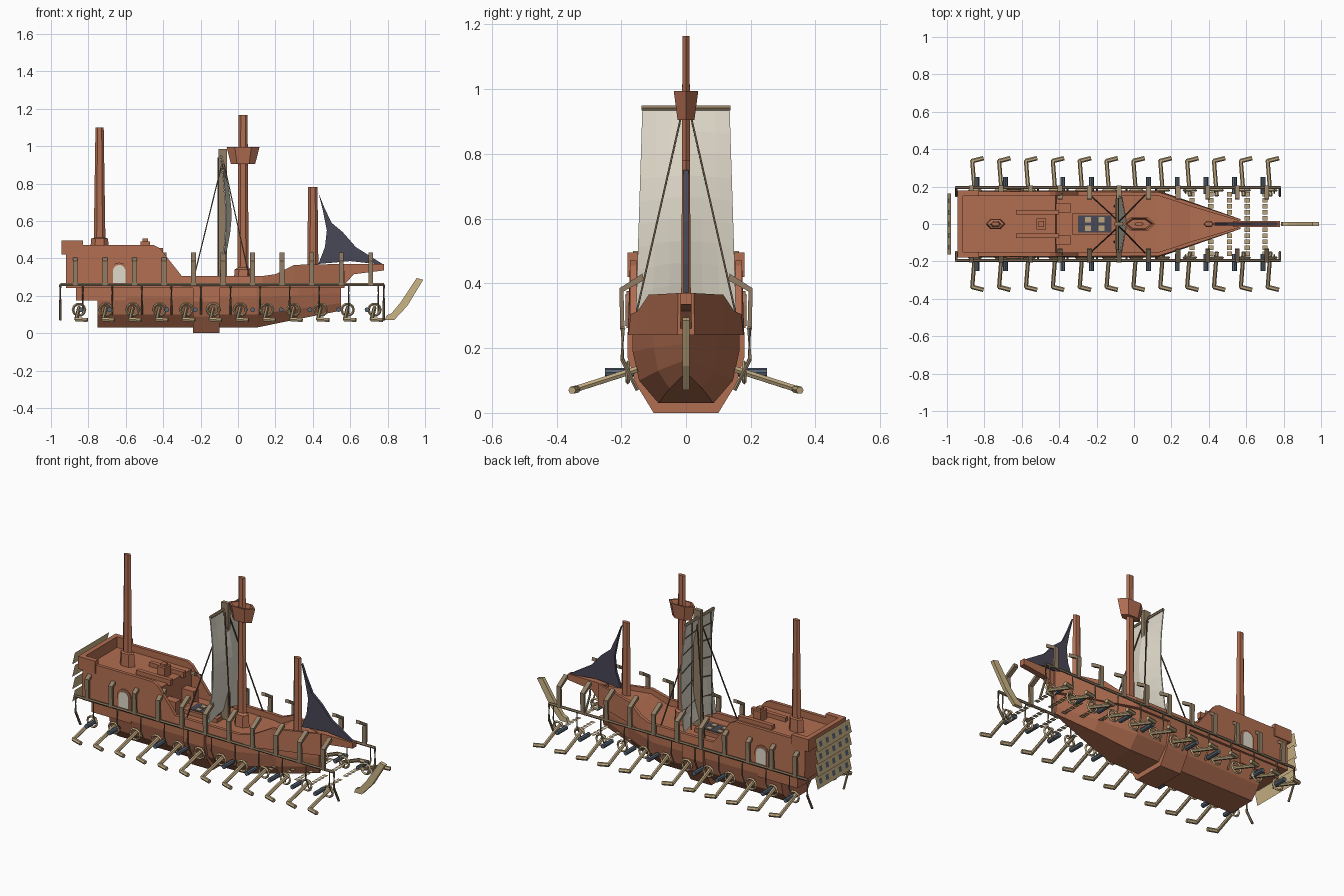
import bpy, bmesh, math
from mathutils import Vector

cube = bpy.data.objects.get("Cube")
if cube:
    bpy.data.objects.remove(cube, do_unlink=True)


def material(name, r, g, b):
    m = bpy.data.materials.new(name)
    m.use_nodes = True
    m.diffuse_color = (r, g, b, 1)
    m.node_tree.nodes["Principled BSDF"].inputs["Base Color"].default_value = (r, g, b, 1)
    return m


HULL = material("red brown wood", .44, .155, .082)
TAN = material("tan wood", .50, .38, .21)
POST = material("weathered wood", .29, .21, .13)
CREAM = material("cream canvas", .74, .70, .59)
NAVY = material("navy canvas", .065, .063, .095)
SLATE = material("slate metal", .10, .135, .18)
RAM = material("pale yellow wood", .60, .46, .24)
ROPE = material("dark rope", .12, .08, .055)


def finish(name, bm, mat):
    bmesh.ops.recalc_face_normals(bm, faces=bm.faces)
    me = bpy.data.meshes.new(name)
    bm.to_mesh(me)
    bm.free()
    me.materials.append(mat)
    ob = bpy.data.objects.new(name, me)
    bpy.context.collection.objects.link(ob)
    return ob


def loft(name, rings, mat, closed=False):
    """Skin a row of equal rings, capping both ends unless closed."""
    bm = bmesh.new()
    vs = [[bm.verts.new(p) for p in ring] for ring in rings]
    n = len(vs[0])
    pairs = list(zip(vs, vs[1:])) + ([(vs[-1], vs[0])] if closed else [])
    for a, b in pairs:
        for i in range(n):
            j = (i + 1) % n
            bm.faces.new((a[i], a[j], b[j], b[i]))
    if not closed:
        bm.faces.new(vs[0])
        bm.faces.new(vs[-1])
    return finish(name, bm, mat)


def sheet(name, a, b, y0, y1, mat):
    """Single thin face between two (x, z) points, spanning y0 to y1."""
    bm = bmesh.new()
    corners = [(a, y0), (a, y1), (b, y1), (b, y0)]
    bm.faces.new([bm.verts.new((p[0], y, p[1])) for p, y in corners])
    return finish(name, bm, mat)


def box(name, x0, x1, y0, y1, z0, z1, mat):
    ring = [(y0, z0), (y1, z0), (y1, z1), (y0, z1)]
    return loft(name, [[(x, y, z) for y, z in ring] for x in (x0, x1)], mat)


def prism(name, pts, y0, y1, mat):
    return loft(name, [[(x, y, z) for x, z in pts] for y in (y0, y1)], mat)


def tube(name, path, r, mat, sides=6):
    pts = [Vector(p) for p in path]
    rings = []
    for i, p in enumerate(pts):
        d = pts[min(i + 1, len(pts) - 1)] - pts[max(i - 1, 0)]
        q = d.to_track_quat('Z', 'Y')
        ring = [math.tau * k / sides for k in range(sides)]
        rings.append([p + q @ Vector((r * math.cos(a), r * math.sin(a), 0)) for a in ring])
    return loft(name, rings, mat)


def hex_stack(name, x, levels, mat):
    """Stretched six-sided column from (z, half length, half width) levels."""
    ang = [math.tau * k / 6 for k in range(6)]
    return loft(name, [[(x + a * math.cos(t), b * math.sin(t) / .866, z) for t in ang]
                       for z, a, b in levels], mat)


# Lower hull and the belt round its middle
def section(x, half, w=1, lift=0):
    pts = [(y * w, max(z, z + lift * (1 - (z - .03) / .215))) for y, z in half]
    return [(x, y, z) for y, z in pts] + [(x, -y, z) for y, z in reversed(pts)]


side = [(.085, .03), (.145, .10), (.165, .19), (.165, .245)]
loft("lower_hull", [section(-.75, side), section(.10, side),
                    section(.32, side, .6, .045), section(.55, side, .06, .09)], HULL)
belt = [(.1, 0), (.155, .09), (.18, .17), (.18, .25)]
loft("hull_belt", [section(-.24, belt), section(-.10, belt)], HULL)
box("stern_ledge", -.865, -.6, -.168, .168, .175, .25, HULL)

# Upper hull with raised bulwarks: x, half width, rim height, deck height
stations = [(-.92, .18, .47, .43), (-.45, .18, .47, .43), (-.42, .18, .455, .43),
            (-.415, .18, .45, .27), (-.30, .18, .305, .27), (.13, .178, .305, .27),
            (.20, .155, .315, .275), (.30, .12, .365, .335), (.57, .026, .37, .345)]
rings = []
for x, w, top, deck in stations:
    t = min(.02, w * .4)
    half = [(w, .24), (w * .96, top), (w * .96 - t, top), (w * .96 - t, deck)]
    rings.append(section(x, half))
loft("upper_hull", rings, HULL)
prism("bow_spar", [(.53, .25), (.56, .25), (.62, .315), (.78, .335), (.78, .37), (.53, .37)],
      -.017, .017, HULL)

# Stern castle rim, steps and fittings
for s in (1, -1):
    box("stern_rim_side", -.945, -.83, s * .15, s * .18, .42, .495, HULL)
    box("castle_bench", -.63, -.40, s * .05, s * .075, .42, .455, HULL)
    box("deck_stair", -.42, -.34, s * .06, s * .11, .265, .35, HULL)
box("stern_rim_back", -.945, -.915, -.15, .15, .42, .495, HULL)
box("helm_stand", -.52, -.47, -.03, .03, .42, .49, HULL)
box("helm_top", -.51, -.48, -.015, .015, .49, .505, HULL)


# Arched cabin windows
def arch(x, z, w, h):
    return [(x - w, z), (x + w, z)] + [
        (x + w * math.cos(a), z + h + w * math.sin(a)) for a in
        [math.pi * k / 8 for k in range(9)]]


for s in (1, -1):
    prism("window_frame", arch(-.635, .262, .047, .068), s * .17, s * .184, HULL)
    prism("window_pane", arch(-.635, .268, .034, .063), s * .183, s * .188, CREAM)

# Deck hatch with light panels
box("hatch_frame", -.33, -.10, -.06, .06, .265, .295, HULL)
box("hatch_opening", -.30, -.12, -.045, .045, .294, .298, NAVY)
for x in (-.245, -.175):
    for y in (-.023, .023):
        box("hatch_panel", x - .016, x + .016, y - .014, y + .014, .297, .302, TAN)

# Masts and lookout basket
hex_stack("main_mast", .027, [(.27, .05, .03), (.34, .045, .025), (.35, .03, .014),
                              (1.165, .024, .011)], HULL)
hex_stack("lookout_basket", .027, [(.905, .065, .026), (.995, .088, .038),
                                   (.995, .075, .03), (.96, .065, .024)], HULL)
hex_stack("rear_mast", -.74, [(.42, .052, .028), (.505, .045, .024), (.51, .031, .015),
                              (1.10, .022, .011)], HULL)
hex_stack("fore_mast", .40, [(.34, .03, .015), (.78, .025, .012)], HULL)

# Bellied square sail with its yard, spine and battens
NU, NV = 6, 9


def sail_point(u, v, back=0):
    y = (u - .5) * (.31 - .04 * v)
    x = -.09 + .055 * math.sin(math.pi * v) * (1 - .5 * abs(2 * u - 1)) - back
    return (x, y, .30 + .635 * v + .03 * math.sin(math.pi * u) * (1 - v))


loft("main_sail", [[sail_point(i / NU, j / NV) for i in range(NU + 1)] +
                   [sail_point(i / NU, j / NV, .006) for i in range(NU, -1, -1)]
                   for j in range(NV + 1)], CREAM)
tube("sail_yard", [(-.09, -.137, .942), (-.09, .137, .942)], .009, POST)
box("sail_spine", -.105, -.06, -.012, .012, .28, .985, POST)
for s in (1, -1):
    tube("sail_edge_pole", [(-.105, s * .10, .30), (-.105, s * .09, .94)], .004, POST, 4)
for v in (.18, .36, .54, .72, .88):
    tube("sail_batten", [sail_point(u, v, .008) for u in (.02, .25, .5, .75, .98)], .003, ROPE, 4)

# Shrouds
for s in (1, -1):
    for x in (-.235, .06):
        tube("shroud", [(-.08, s * .012, .93), (x, s * .155, .30)], .004, ROPE, 4)

# Dark triangular foresail
prism("fore_sail", [(.43, .75), (.46, .675), (.50, .59), (.56, .54), (.63, .46), (.78, .365),
                    (.60, .385), (.43, .37), (.465, .46), (.475, .55), (.455, .65)],
      -.008, .008, NAVY)

# Side rails
for s in (1, -1):
    for x in (-.95, .78):
        tube("side_rail_end", [(x, s * .195, .26), (x, s * .197, .165), (x, s * .15, .07)],
             .007, POST)
    tube("side_rail_bar", [(-.95, s * .195, .26), (.78, s * .195, .26)], .008, POST)

    # Flat brackets leaning over the rail, with hangers below
    for i in range(11):
        x = -.87 + i * .158
        lean = [(.19, .255), (.203, .255), (.206, .385), (.135, .43), (.13, .41), (.193, .375)]
        loft("rail_bracket", [[(x + d, s * y, z) for y, z in lean] for d in (-.013, .013)], POST)
        tube("rail_hanger", [(x + .04, s * .195, .26), (x + .04, s * .197, .17),
                             (x + .04, s * .165, .10)], .005, POST, 4)

    # Oars and their rings
    for i in range(12):
        x = -.85 + i * .1436
        tube("oar_shaft", [(x, s * .15, .135), (x - .015, s * .34, .074)], .011, TAN)
        tube("oar_foot", [(x - .018, s * .336, .074), (x + .045, s * .352, .07)], .012, TAN)
        ring = []
        for k in range(10):
            a = math.tau * k / 10
            ring.append([(x + (.032 + dr) * math.cos(a), s * (.18 + dy),
                          .125 + (.032 + dr) * math.sin(a))
                         for dr, dy in ((.007, 0), (0, .007), (-.007, 0), (0, -.007))])
        loft("oar_ring", ring, TAN, closed=True)

    # Small guns
    for i in (0, 1, 3, 4, 6, 7, 8, 9, 10):
        x = -.84 + i * .153
        tube("gun_barrel", [(x, s * .16, .125), (x, s * .25, .125)], .013, SLATE, 8)

    # Segmented cross slats ahead of the bow
    for x in (.31, .41, .51, .605, .70):
        for k in range(5):
            y = .02 + k * .032
            sheet("cross_slat", (x - .014, .13), (x + .014, .13), s * y, s * (y + .024), TAN)

# Bent ram ahead of the bow
prism("bow_ram", [(.785, .07), (.835, .07), (.905, .145), (.99, .285), (.955, .295),
                  (.87, .165), (.82, .105), (.795, .095)], -.011, .011, RAM)

# Scalloped stern screen with dark ports
for r in range(4):
    z = .20 + r * .075
    sheet("stern_screen_slat", (-.996, z), (-.978, z + .075), -.163, .163, RAM)
    for k in range(5):
        y = -.124 + k * .062
        sheet("stern_port", (-.993, z + .022), (-.986, z + .052), y - .013, y + .013, SLATE)
